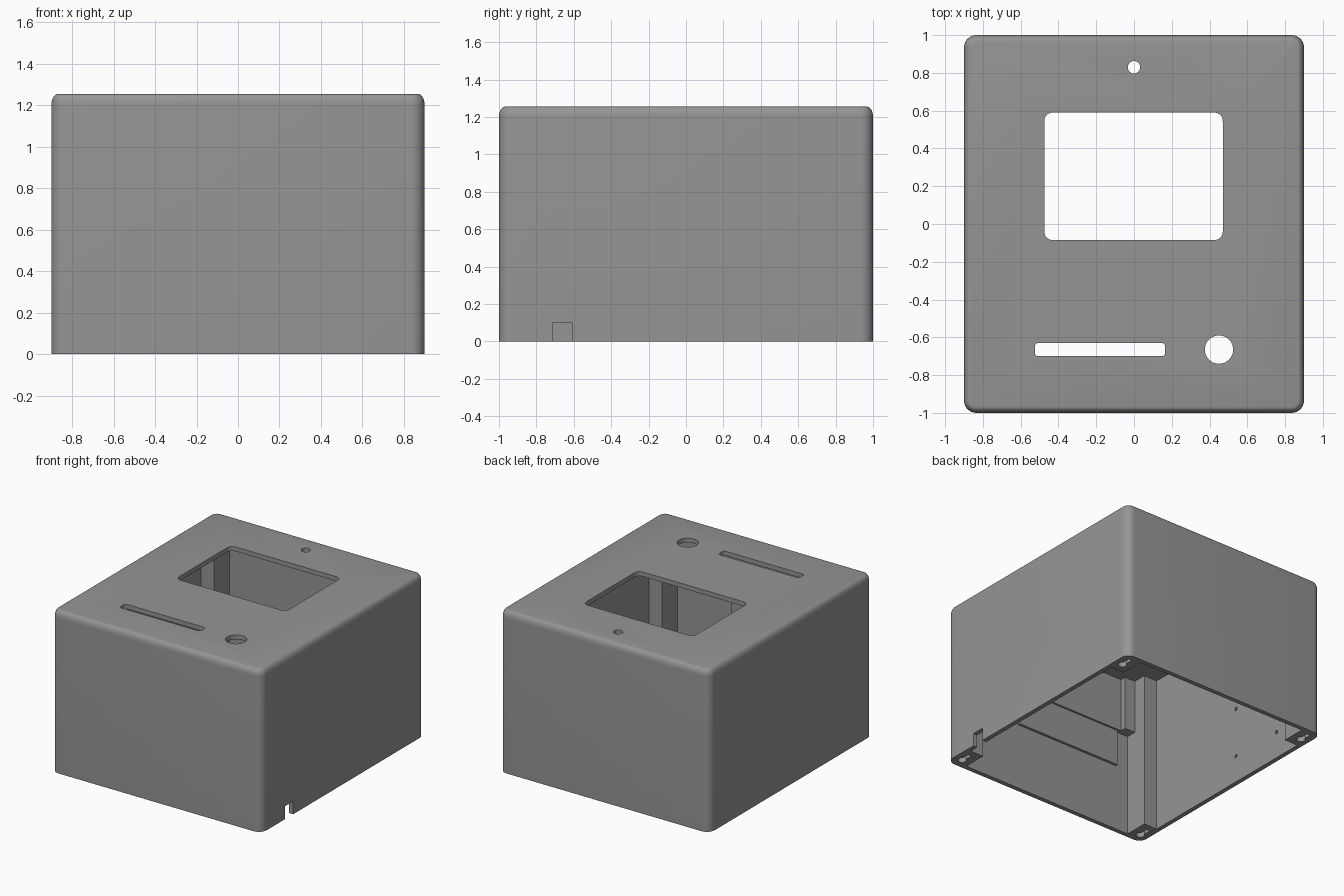
import bpy, bmesh, math

if "Cube" in bpy.data.objects:
    bpy.data.objects.remove(bpy.data.objects["Cube"])

HX, HY, H = 0.9, 1.0, 1.255   # half width, half depth, height
WALL, LID = 0.035, 0.035      # wall and lid thickness
POST_X, POST_Y = 0.15, 0.22   # corner post footprint

grey = bpy.data.materials.new("mid_grey")
grey.diffuse_color = (0.30, 0.30, 0.30, 1)
grey.use_nodes = True
grey.node_tree.nodes["Principled BSDF"].inputs["Base Color"].default_value = grey.diffuse_color


def rounded(x0, x1, y0, y1, r, n=8):
    """Outline of a rounded rectangle, counter-clockwise."""
    pts = []
    corners = [(x1 - r, y1 - r), (x0 + r, y1 - r), (x0 + r, y0 + r), (x1 - r, y0 + r)]
    for q, (cx, cy) in enumerate(corners):
        for i in range(n + 1):
            a = math.pi / 2 * (q + i / n)
            pts.append((cx + r * math.cos(a), cy + r * math.sin(a)))
    return pts


def circle(cx, cy, r, n=32):
    return [(cx + r * math.cos(2 * math.pi * i / n), cy + r * math.sin(2 * math.pi * i / n))
            for i in range(n)]


def loft(name, rings):
    """Closed solid through rings given as (outline, z)."""
    bm = bmesh.new()
    loops = [[bm.verts.new((x, y, z)) for x, y in pts] for pts, z in rings]
    n = len(loops[0])
    for lo, hi in zip(loops, loops[1:]):
        for i in range(n):
            j = (i + 1) % n
            bm.faces.new((lo[i], lo[j], hi[j], hi[i]))
    bm.faces.new(loops[0][::-1])
    bm.faces.new(loops[-1])
    bmesh.ops.recalc_face_normals(bm, faces=bm.faces)
    mesh = bpy.data.meshes.new(name)
    bm.to_mesh(mesh)
    bm.free()
    ob = bpy.data.objects.new(name, mesh)
    bpy.context.collection.objects.link(ob)
    mesh.materials.append(grey)
    return ob


def prism(name, pts, z0, z1):
    return loft(name, [(pts, z0), (pts, z1)])


def box(name, x0, x1, y0, y1, z0, z1):
    return prism(name, [(x0, y0), (x1, y0), (x1, y1), (x0, y1)], z0, z1)


def cut(target, cutter):
    mod = target.modifiers.new("cut", 'BOOLEAN')
    mod.operation = 'DIFFERENCE'
    mod.solver = 'EXACT'
    mod.object = cutter
    bpy.context.view_layer.objects.active = target
    bpy.ops.object.modifier_apply(modifier=mod.name)
    bpy.data.objects.remove(cutter)


# Outer body with a rounded top rim
rings = [(rounded(-HX, HX, -HY, HY, 0.065), 0)]
for i in range(7):
    a = math.pi / 2 * i / 6
    d = 0.032 * (1 - math.cos(a))
    rings.append((rounded(-HX + d, HX - d, -HY + d, HY - d, 0.065 - d),
                  H - 0.055 + 0.055 * math.sin(a)))
case = loft("case", rings)

# Hollow inside that leaves a solid post in each corner
ix, iy, px, py = HX - WALL, HY - WALL, HX - POST_X, HY - POST_Y
cavity = [(px, -iy), (px, -py), (ix, -py), (ix, py), (px, py), (px, iy),
          (-px, iy), (-px, py), (-ix, py), (-ix, -py), (-px, -py), (-px, -iy)]
cut(case, prism("cavity", cavity, -0.1, H - LID))

# Lid openings: window, bar slot, button hole, small sensor hole
openings = [rounded(-0.475, 0.47, -0.085, 0.59, 0.045),
            rounded(-0.525, 0.165, -0.70, -0.63, 0.018),
            circle(0.45, -0.665, 0.075),
            circle(0, 0.83, 0.033)]
for pts in openings:
    cut(case, prism("opening", pts, H - 0.1, H + 0.1))

# Cable notch in the right wall
cut(case, box("notch", 0.82, 1.0, -0.71, -0.61, -0.1, 0.10))

# Keyhole sockets under the posts
for sx in (-1, 1):
    for sy in (-1, 1):
        cx, cy = sx * 0.83, sy * 0.89
        cut(case, prism("socket", circle(cx, cy - 0.03, 0.032, 20), -0.1, 0.06))
        cut(case, box("socket_slot", cx - 0.015, cx + 0.015, cy - 0.03, cy + 0.06, -0.1, 0.06))

# Small screw holes on the inside of the left wall
for y, z in ((0.1, 0.21), (0.1, 0.60), (0.55, 0.21)):
    hole = prism("screw_hole", circle(0, 0, 0.014, 12), -0.015, 0.015)
    hole.rotation_euler = (0, math.pi / 2, 0)
    hole.location = (-ix, y, z)
    bpy.context.view_layer.update()
    cut(case, hole)

# Smooth the rounded edges
bpy.ops.object.select_all(action='DESELECT')
case.select_set(True)
bpy.context.view_layer.objects.active = case
bpy.ops.object.shade_smooth_by_angle(angle=math.radians(30))

# Mounting pads on the inside of the front wall
box("lower_pad", -0.64, 0.27, -iy - 0.005, -iy + 0.02, 0.52, 0.80)
box("upper_pad", -0.66, 0.27, -iy - 0.005, -iy + 0.035, 0.80, H - LID + 0.005)
box("side_block", -0.755, -0.66, -iy - 0.005, -iy + 0.08, 0.80, H - LID + 0.005)
